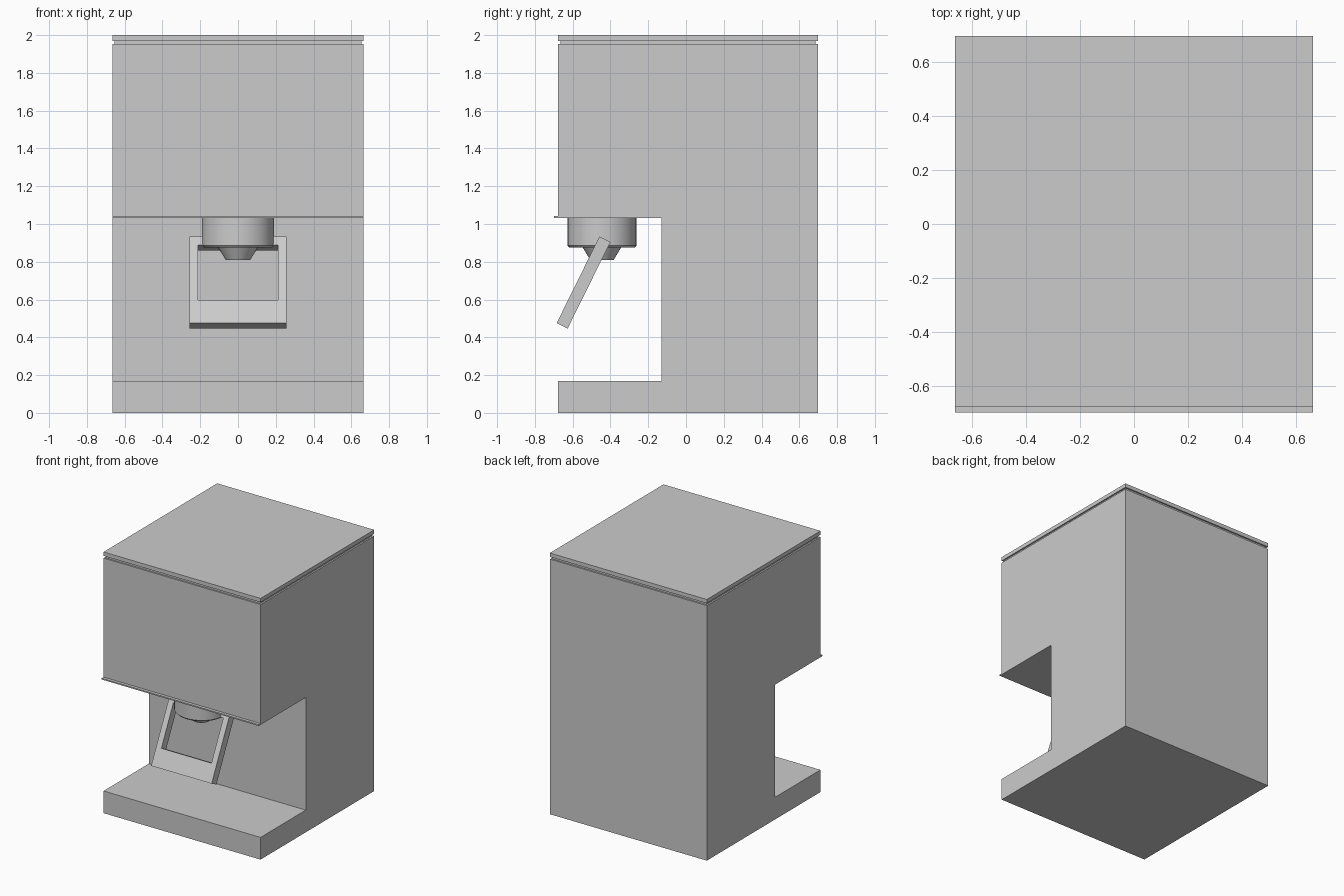
import bpy, bmesh, math
from mathutils import Vector

if "Cube" in bpy.data.objects:
    bpy.data.objects.remove(bpy.data.objects["Cube"])


def finish(name, bm):
    bmesh.ops.recalc_face_normals(bm, faces=bm.faces)
    mesh = bpy.data.meshes.new(name)
    bm.to_mesh(mesh)
    bm.free()
    ob = bpy.data.objects.new(name, mesh)
    bpy.context.collection.objects.link(ob)
    return ob


def box(name, x, y0, y1, z0, z1):
    return extrude_profile(name, [(y0, z0), (y1, z0), (y1, z1), (y0, z1)], x)


def extrude_profile(name, pts, half_x):
    bm = bmesh.new()
    face = bm.faces.new([bm.verts.new((-half_x, y, z)) for y, z in pts])
    new = bmesh.ops.extrude_face_region(bm, geom=[face])["geom"]
    verts = [v for v in new if isinstance(v, bmesh.types.BMVert)]
    bmesh.ops.translate(bm, verts=verts, vec=(2 * half_x, 0, 0))
    return finish(name, bm)


W, FRONT, BACK = 0.665, -0.677, 0.698

# C-shaped housing with thin lip above the cavity
extrude_profile("housing", [
    (FRONT, 0), (BACK, 0), (BACK, 1.953), (FRONT, 1.953), (FRONT, 1.042),
    (-0.70, 1.042), (-0.70, 1.032), (-0.13, 1.032), (-0.13, 0.17), (FRONT, 0.17)], W)

# Lid and the recessed shadow gap below it
box("lid_gap", W - 0.012, FRONT + 0.012, BACK - 0.012, 1.953, 1.97)
box("lid", W, FRONT, BACK, 1.97, 2.0)

# Outlet spout, turned profile
bm = bmesh.new()
profile = [(0, 1.032), (0.19, 1.032), (0.19, 0.885), (0.18, 0.875),
           (0.105, 0.875), (0.065, 0.81), (0, 0.81)]
verts = [bm.verts.new((r, 0, z)) for r, z in profile]
edges = [bm.edges.new(p) for p in zip(verts, verts[1:])]
bmesh.ops.spin(bm, geom=verts + edges, cent=(0, 0, 0), axis=(0, 0, 1),
               angle=math.tau, steps=32)
bmesh.ops.remove_doubles(bm, verts=bm.verts, dist=0.0005)
for v in bm.verts:
    v.co.y = v.co.y * 0.963 - 0.445
spout = finish("spout", bm)
bpy.context.view_layer.objects.active = spout
spout.select_set(True)
bpy.ops.object.shade_smooth_by_angle(angle=math.radians(30))

# Tilted holder frame with a through window
tilt = math.radians(26.3)
along = Vector((0, math.sin(tilt), math.cos(tilt)))
depth = Vector((0, math.cos(tilt), -math.sin(tilt)))
origin = Vector((0, -0.685, 0.475))
bm = bmesh.new()


def ring(hx, l0, l1, t):
    return [bm.verts.new(origin + Vector((x, 0, 0)) + along * l + depth * t)
            for x, l in ((-hx, l0), (hx, l0), (hx, l1), (-hx, l1))]


loops = [ring(0.256, 0, 0.512, 0), ring(0.256, 0, 0.512, 0.065),
         ring(0.212, 0.137, 0.462, 0.065), ring(0.212, 0.137, 0.462, 0)]
for a, b in zip(loops, loops[1:] + loops[:1]):
    for i in range(4):
        j = (i + 1) % 4
        bm.faces.new((a[i], a[j], b[j], b[i]))
finish("holder_frame", bm)
